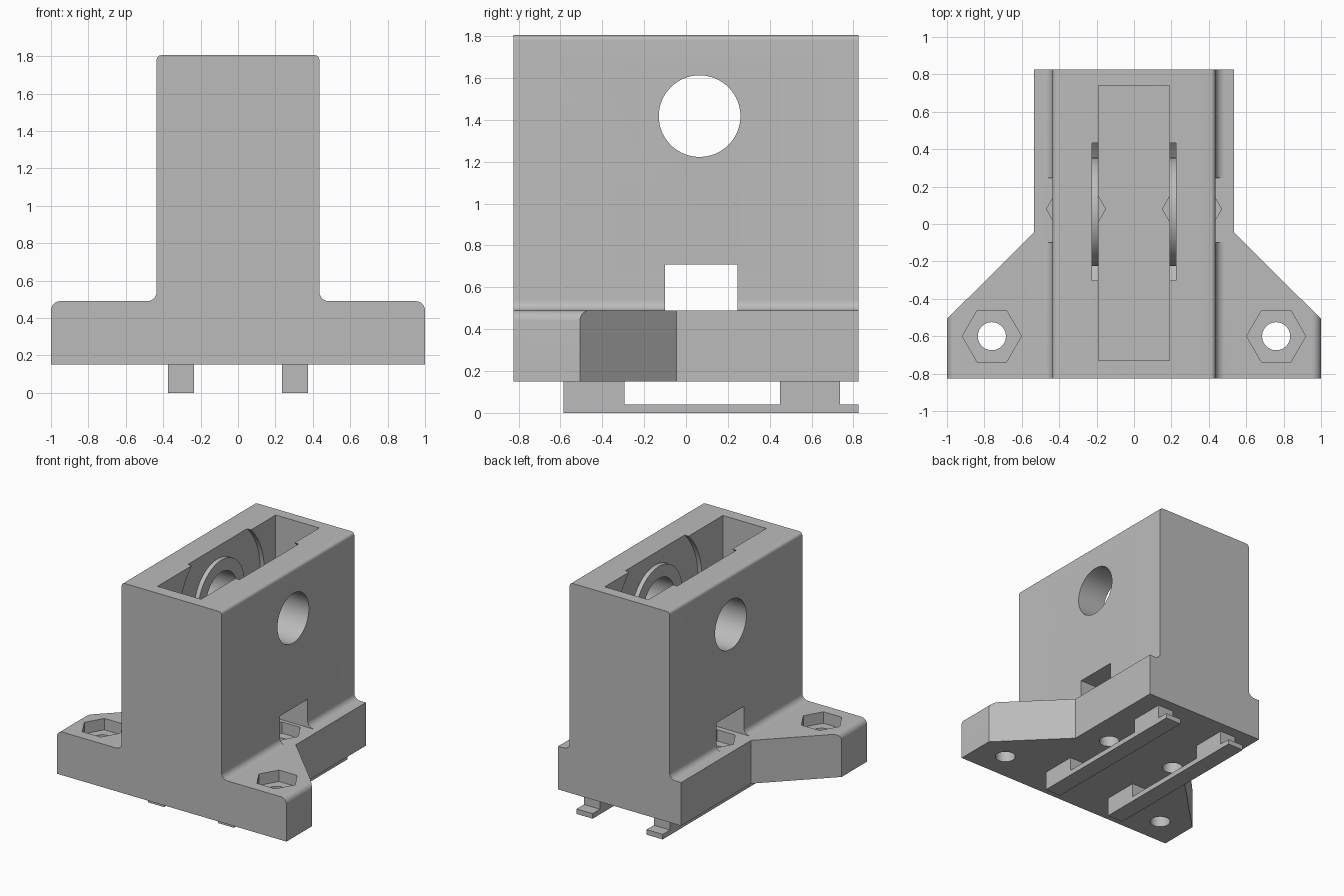
import bpy, bmesh
from math import radians, cos, sin, tau

cube = bpy.data.objects.get("Cube")
if cube:
    bpy.data.objects.remove(cube, do_unlink=True)

GREY = (0.5, 0.5, 0.5, 1.0)
grey = bpy.data.materials.new("plain_grey")
grey.use_nodes = True
grey.diffuse_color = GREY
grey.node_tree.nodes["Principled BSDF"].inputs["Base Color"].default_value = GREY


def arc(cx, cy, r, start, end, steps=8):
    angles = [radians(start + (end - start) * i / steps) for i in range(steps + 1)]
    return [(cx + r * cos(a), cy + r * sin(a)) for a in angles]


def ngon(cx, cy, r, sides):
    return [(cx + r * cos(tau * i / sides), cy + r * sin(tau * i / sides)) for i in range(sides)]


def rect(a0, a1, b0, b1):
    return [(a0, b0), (a1, b0), (a1, b1), (a0, b1)]


def prism(name, outline, axis, lo, hi):
    """Extrude a 2D outline along one axis."""
    place = {"x": lambda p, d: (d, p[0], p[1]),
             "y": lambda p, d: (p[0], d, p[1]),
             "z": lambda p, d: (p[0], p[1], d)}[axis]
    bm = bmesh.new()
    rings = [[bm.verts.new(place(p, d)) for p in outline] for d in (lo, hi)]
    for ring in rings:
        bm.faces.new(ring)
    n = len(outline)
    for i in range(n):
        j = (i + 1) % n
        bm.faces.new((rings[0][i], rings[0][j], rings[1][j], rings[1][i]))
    bmesh.ops.recalc_face_normals(bm, faces=bm.faces)
    mesh = bpy.data.meshes.new(name)
    bm.to_mesh(mesh)
    bm.free()
    mesh.materials.append(grey)
    obj = bpy.data.objects.new(name, mesh)
    bpy.context.collection.objects.link(obj)
    return obj


def select(obj):
    bpy.ops.object.select_all(action="DESELECT")
    obj.select_set(True)
    bpy.context.view_layer.objects.active = obj


def combine(target, tool, operation="DIFFERENCE"):
    mod = target.modifiers.new("combine", "BOOLEAN")
    mod.operation = operation
    mod.solver = "EXACT"
    mod.object = tool
    select(target)
    bpy.ops.object.modifier_apply(modifier=mod.name)
    bpy.data.objects.remove(tool, do_unlink=True)


# Tower and flange: rounded front profile, trimmed to the plan outline
half = ([(1, 0.15)] + arc(0.95, 0.44, 0.05, 0, 90)
        + arc(0.485, 0.54, 0.05, 270, 180) + arc(0.41, 1.78, 0.025, 0, 90))
body = prism("housing", half + [(-x, z) for x, z in reversed(half)], "y", -0.825, 0.825)
side = [(1.1, -0.9), (1.1, -0.607), (0.535, -0.045), (0.535, 0.9)]
plan = prism("plan_trim", side + [(-x, y) for x, y in reversed(side)], "z", 0, 2)
combine(body, plan, "INTERSECT")

# Wheel slot open at the top, with a round clearance on each wall
AXLE = (0.065, 1.418)
FLOOR = 0.489
combine(body, prism("slot", rect(-0.19, 0.19, -0.73, 0.74), "z", FLOOR, 2))
combine(body, prism("wheel_clearance", ngon(*AXLE, 0.534, 96), "x", -0.225, 0.225))

# Axle bosses and bore
for lo, hi in ((-0.27, -0.19), (0.19, 0.27)):
    combine(body, prism("boss", ngon(*AXLE, 0.29, 64), "x", lo, hi), "UNION")
combine(body, prism("axle_bore", ngon(*AXLE, 0.195, 64), "x", -1, 1))

# Side window for reaching the inner nuts
combine(body, prism("window", rect(-0.1, 0.245, FLOOR, 0.71), "x", -0.485, 0.485))

# Bolt holes with hexagonal nut pockets
for x, y in ((0.76, -0.6), (0.31, 0.08)):
    for sign in (-1, 1):
        combine(body, prism("nut_pocket", ngon(sign * x, y, 0.158, 6), "z", 0.4, 0.52))
        combine(body, prism("bolt_hole", ngon(sign * x, y, 0.075, 40), "z", 0, 0.45))

select(body)
bpy.ops.object.shade_smooth_by_angle(angle=radians(30))

# Underside rails: a thin bar hung on two blocks
rail = [(-0.585, 0), (0.825, 0), (0.825, 0.04), (0.735, 0.04), (0.735, 0.15), (0.45, 0.15),
        (0.45, 0.04), (-0.295, 0.04), (-0.295, 0.15), (-0.585, 0.15)]
prism("left_rail", rail, "x", 0.235, 0.375)
prism("right_rail", rail, "x", -0.375, -0.235)
